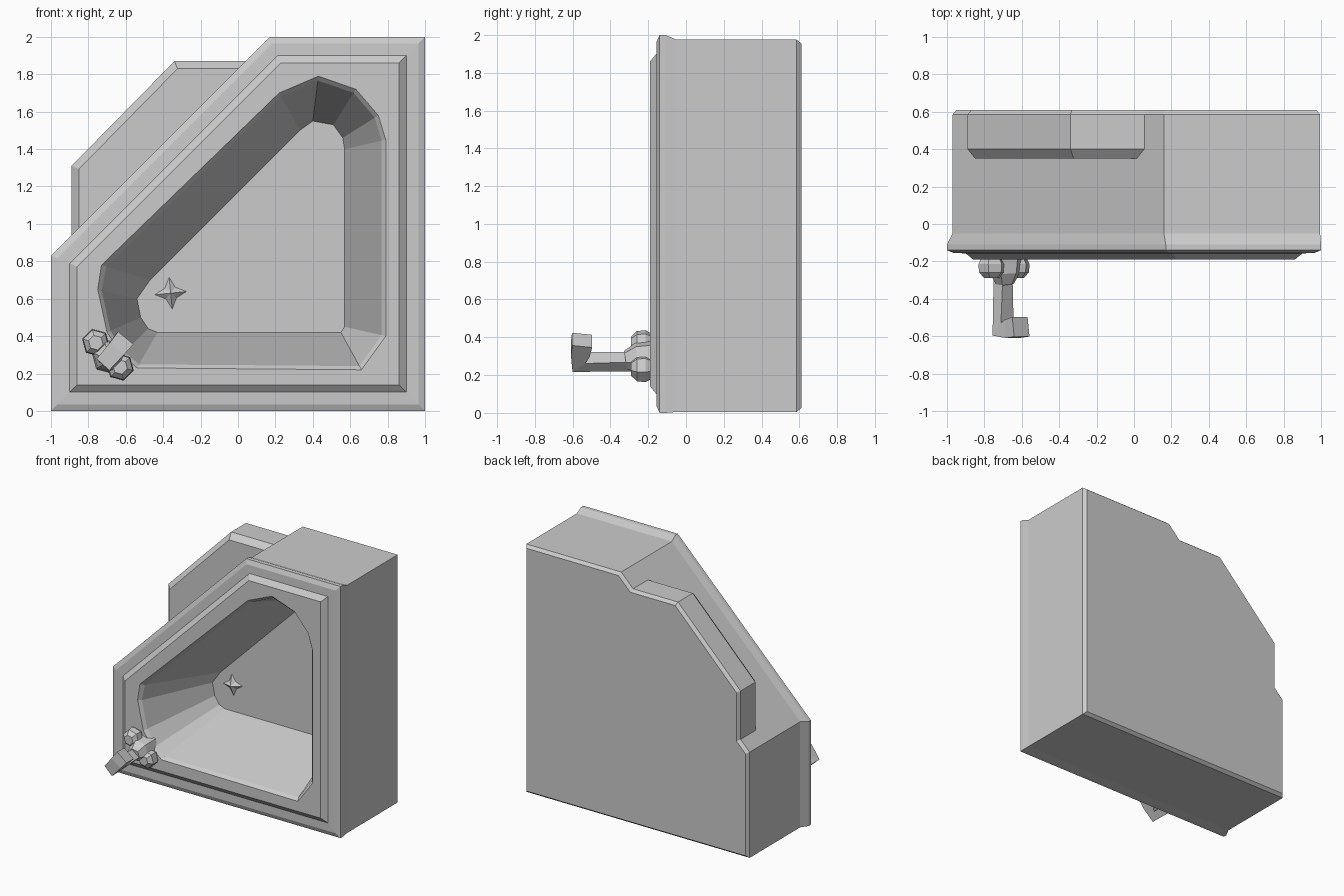
import bpy, bmesh, math
from mathutils import Vector

if "Cube" in bpy.data.objects:
    bpy.data.objects.remove(bpy.data.objects["Cube"])


def inset(poly, d):
    """Offset a counter-clockwise outline inwards by d."""
    out, n = [], len(poly)
    for i in range(n):
        a, b, c = (Vector(poly[j % n]) for j in (i - 1, i, i + 1))
        u, v = (b - a).normalized(), (c - b).normalized()
        nu, nv = Vector((-u.y, u.x)), Vector((-v.y, v.x))
        out.append(b + (nu + nv) * d / (1 + nu.dot(nv)))
    return out


def add_ring(bm, poly, y):
    return [bm.verts.new((p[0], y, p[1])) for p in poly]


def bridge(bm, a, b):
    n = len(a)
    for i in range(n):
        j = (i + 1) % n
        bm.faces.new((a[i], a[j], b[j], b[i]))


def finish(name, bm):
    bmesh.ops.recalc_face_normals(bm, faces=bm.faces)
    me = bpy.data.meshes.new(name)
    bm.to_mesh(me)
    bm.free()
    ob = bpy.data.objects.new(name, me)
    bpy.context.collection.objects.link(ob)
    return ob


def loft(bm, steps):
    """Loft through (outline, inset, y) steps."""
    rings = [add_ring(bm, inset(o, d), y) for o, d, y in steps]
    for a, b in zip(rings, rings[1:]):
        bridge(bm, a, b)
    return rings


def strut(name, path, sides):
    """Faceted tube through (point, radius) stations."""
    bm = bmesh.new()
    pts = [Vector(p) for p, r in path]
    rings = []
    for i, (p, r) in enumerate(path):
        d = Vector((0, 0, 0))
        if i > 0:
            d += (pts[i] - pts[i - 1]).normalized()
        if i < len(pts) - 1:
            d += (pts[i + 1] - pts[i]).normalized()
        d.normalize()
        side = Vector((1, 0, -1)).normalized()
        side = (side - d * side.dot(d)).normalized()
        up = d.cross(side)
        ring = []
        for k in range(sides):
            t = 2 * math.pi * (k + 0.5) / sides
            ring.append(bm.verts.new(pts[i] + (side * math.cos(t) + up * math.sin(t)) * r))
        rings.append(ring)
    for a, b in zip(rings, rings[1:]):
        bridge(bm, a, b)
    bm.faces.new(rings[0])
    bm.faces.new(rings[-1])
    return finish(name, bm)


# Tub: five-sided shell with stepped rim and sunken basin
FLOOR_Y = 0.45
front = [(-1, 0), (1, 0), (1, 2), (0.17, 2), (-1, 0.83)]
body = [(-0.97, 0.005), (0.995, 0.005), (0.995, 1.975), (0.16, 1.975), (-0.97, 0.845)]
opening = [(-0.54, 0.23), (0.66, 0.22), (0.79, 0.40), (0.79, 1.45), (0.75, 1.58), (0.63, 1.72),
           (0.43, 1.79), (0.22, 1.70), (-0.73, 0.78), (-0.75, 0.65), (-0.70, 0.42), (-0.62, 0.30)]
floor = [(-0.43, 0.42), (0.55, 0.42), (0.57, 0.45), (0.57, 1.40), (0.56, 1.46), (0.51, 1.53),
         (0.40, 1.55), (0.33, 1.50), (-0.47, 0.70), (-0.54, 0.60), (-0.52, 0.50), (-0.48, 0.44)]
bm = bmesh.new()
rings = loft(bm, [(body, 0.02, 0.61), (body, 0, 0.585), (body, 0, -0.05), (front, 0, -0.11), (front, 0, -0.14),
                  (front, 0.035, -0.155), (front, 0.10, -0.157), (front, 0.14, -0.19)])
bm.faces.new(rings[0])
lip = [Vector(a).lerp(Vector(b), 0.1) for a, b in zip(opening, floor)]
basin = [add_ring(bm, o, y) for o, y in ((opening, -0.19), (lip, -0.165), (floor, FLOOR_Y))]
for a, b in zip(basin, basin[1:]):
    bridge(bm, a, b)
bm.faces.new(basin[-1])
rim = [e for e in bm.edges if e.is_boundary]
bmesh.ops.triangle_fill(bm, edges=rim, use_beauty=True)
tub = finish("tub", bm)

# Ledge along the back of the slanted side, merged into the tub
ledge = [(-0.89, 0.80), (-0.60, 0.90), (0.10, 1.60), (0.10, 1.87), (-0.34, 1.87), (-0.89, 1.31)]
bm = bmesh.new()
rings = loft(bm, [(ledge, 0.04, 0.35), (ledge, 0, 0.40), (ledge, 0, 0.585), (ledge, 0.02, 0.61)])
bm.faces.new(rings[0])
bm.faces.new(rings[-1])
ledge_ob = finish("back_ledge", bm)
ledge_ob.hide_render = True
union = tub.modifiers.new("merge_ledge", 'BOOLEAN')
union.operation, union.solver, union.object = 'UNION', 'EXACT', ledge_ob

# Drain: small four-pointed star on the basin floor
bm = bmesh.new()
star = []
for k in range(8):
    r, t = (0.085 if k % 2 == 0 else 0.04), math.pi * k / 4 + 0.1
    star.append(bm.verts.new((-0.36 + r * math.cos(t), FLOOR_Y, 0.63 + r * math.sin(t))))
tip = bm.verts.new((-0.36, FLOOR_Y - 0.035, 0.63))
for k in range(8):
    bm.faces.new((star[k], star[(k + 1) % 8], tip))
bm.faces.new(star)
finish("drain", bm)

# Tap: base, two knobs and a bent spout on the cut corner
strut("tap_base", [((-0.69, -0.15, 0.29), 0.10), ((-0.69, -0.26, 0.29), 0.085), ((-0.69, -0.32, 0.28), 0.05)], 6)
for name, x, z in (("upper_knob", -0.76, 0.365), ("lower_knob", -0.63, 0.235)):
    c, s = Vector((x, 0, z)), Vector((0, 1, 0))
    strut(name, [(c - s * 0.17, 0.05), (c - s * 0.215, 0.075), (c - s * 0.26, 0.07), (c - s * 0.29, 0.04)], 6)
strut("spout", [((-0.70, -0.25, 0.27), 0.05), ((-0.70, -0.565, 0.27), 0.065),
                ((-0.65, -0.56, 0.33), 0.07), ((-0.605, -0.55, 0.385), 0.075)], 4)
